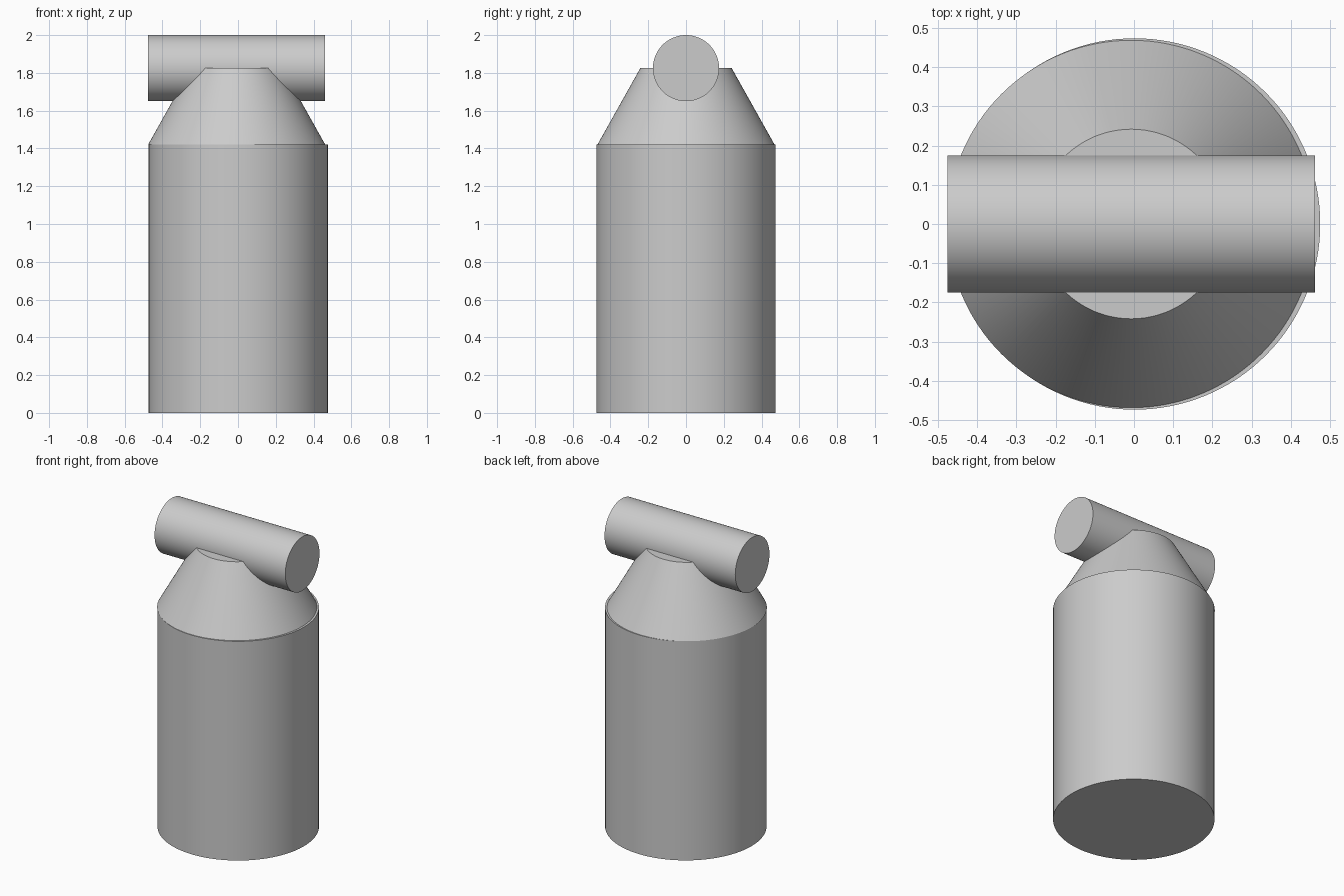
import bpy
import math

cube = bpy.data.objects.get("Cube")
if cube:
    bpy.data.objects.remove(cube, do_unlink=True)

# One plain grey for everything
grey = bpy.data.materials.new("light_grey")
grey.use_nodes = True
colour = (0.6, 0.6, 0.6, 1)
grey.diffuse_color = colour
grey.node_tree.nodes["Principled BSDF"].inputs["Base Color"].default_value = colour

SIDES = 128


def round_part(name, r_bottom, r_top, length, centre, rotation=(0, 0, 0)):
    """Solid cylinder or truncated cone with smooth sides and sharp rims."""
    bpy.ops.mesh.primitive_cone_add(vertices=SIDES, radius1=r_bottom, radius2=r_top,
                                    depth=length, location=centre, rotation=rotation)
    part = bpy.context.object
    part.name = name
    part.data.materials.append(grey)
    bpy.ops.object.shade_smooth_by_angle(angle=math.radians(30))
    return part


BODY_TOP, NECK_TOP = 1.42, 1.825
AXIS_X = -0.007          # neck and crossbar sit slightly off the body's axis

# Main body
round_part("body", 0.474, 0.474, BODY_TOP, (0.0015, 0, BODY_TOP / 2))

# Tapered shoulder, leaving a thin ledge around the body rim
round_part("shoulder", 0.469, 0.242, NECK_TOP - BODY_TOP,
           (AXIS_X, 0, (BODY_TOP + NECK_TOP) / 2))

# Horizontal crossbar sunk halfway into the shoulder
round_part("crossbar", 0.175, 0.175, 0.937, (AXIS_X, 0, NECK_TOP),
           (0, math.pi / 2, 0))
